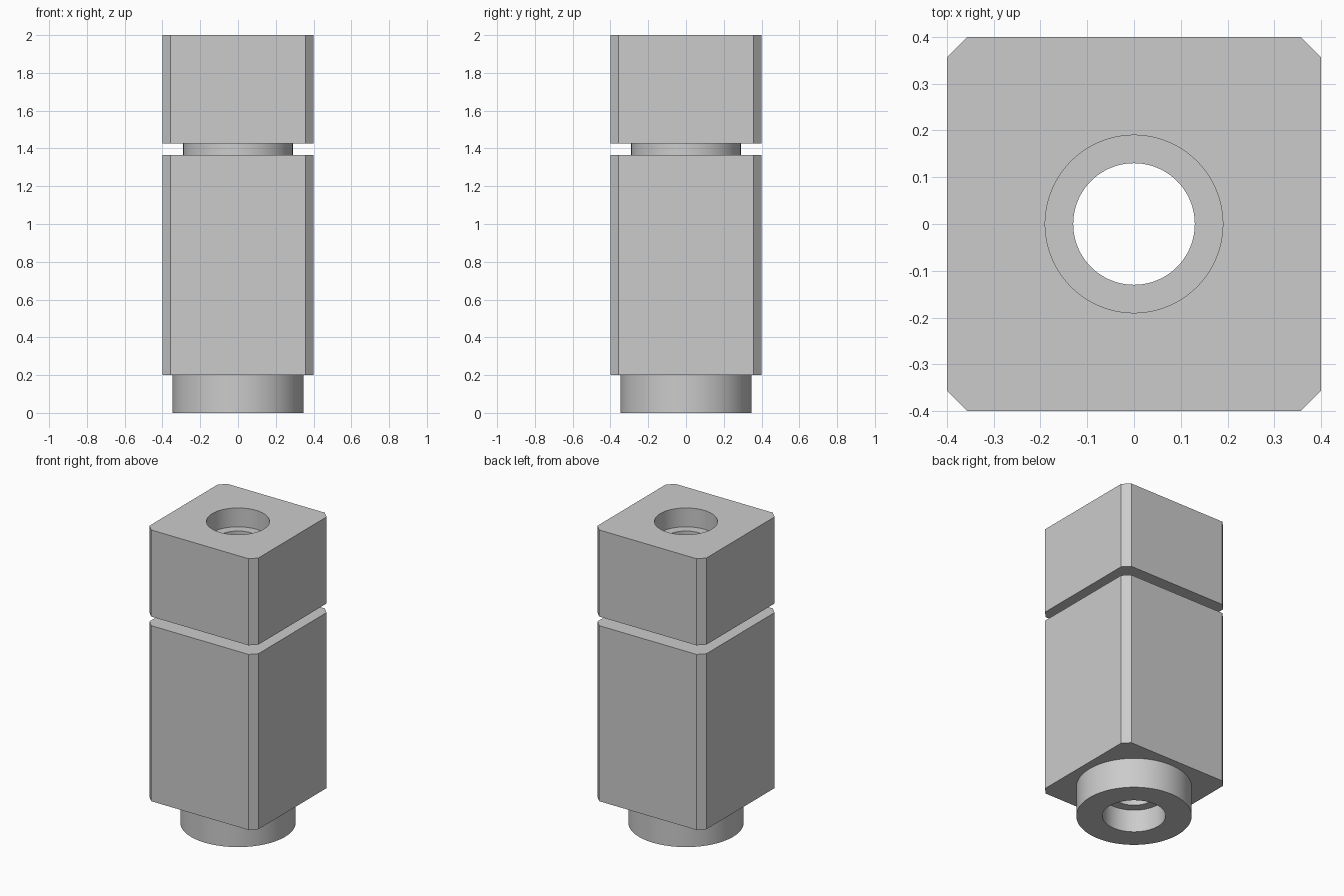
import bpy, bmesh, math

if "Cube" in bpy.data.objects:
    bpy.data.objects.remove(bpy.data.objects["Cube"])

SEGMENTS = 96

steel = bpy.data.materials.new("plain grey")
steel.diffuse_color = (0.6, 0.6, 0.6, 1)
steel.use_nodes = True
steel.node_tree.nodes["Principled BSDF"].inputs["Base Color"].default_value = steel.diffuse_color


def prism(name, outline, z0, z1):
    """Closed solid extruded upward from a flat outline."""
    bm = bmesh.new()
    base = bm.faces.new([bm.verts.new((x, y, z0)) for x, y in outline])
    top = bmesh.ops.extrude_face_region(bm, geom=[base])["geom"]
    for v in top:
        if isinstance(v, bmesh.types.BMVert):
            v.co.z = z1
    bmesh.ops.recalc_face_normals(bm, faces=bm.faces)
    mesh = bpy.data.meshes.new(name)
    bm.to_mesh(mesh)
    bm.free()
    mesh.materials.append(steel)
    obj = bpy.data.objects.new(name, mesh)
    bpy.context.collection.objects.link(obj)
    return obj


def circle(r):
    return [(r * math.cos(2 * math.pi * i / SEGMENTS),
             r * math.sin(2 * math.pi * i / SEGMENTS)) for i in range(SEGMENTS)]


def combine(target, other, operation):
    """Apply a boolean and remove the tool solid."""
    mod = target.modifiers.new("join", "BOOLEAN")
    mod.operation = operation
    mod.solver = "EXACT"
    mod.object = other
    bpy.context.view_layer.objects.active = target
    bpy.ops.object.modifier_apply(modifier=mod.name)
    bpy.data.objects.remove(other)


# Square outline with small chamfered corners
H, C = 0.4, 0.357
square = [(H, -C), (H, C), (C, H), (-C, H), (-H, C), (-H, -C), (-C, -H), (C, -H)]

# Outer body: two blocks, recessed neck between them, round collar below
body = prism("valve_body", square, 0.2, 1.365)
combine(body, prism("neck", circle(0.29), 1.0, 1.7), "UNION")
combine(body, prism("upper_block", square, 1.425, 2.0), "UNION")
combine(body, prism("collar", circle(0.347), 0.0, 0.6), "UNION")

# Through bore with a wider counterbore at each end
combine(body, prism("bore", circle(0.13), -0.1, 2.1), "DIFFERENCE")
combine(body, prism("top_counterbore", circle(0.19), 1.875, 2.1), "DIFFERENCE")
combine(body, prism("bottom_counterbore", circle(0.19), -0.1, 0.15), "DIFFERENCE")

# Smooth round walls, crisp edges
body.select_set(True)
bpy.context.view_layer.objects.active = body
bpy.ops.object.shade_smooth_by_angle(angle=math.radians(30))
